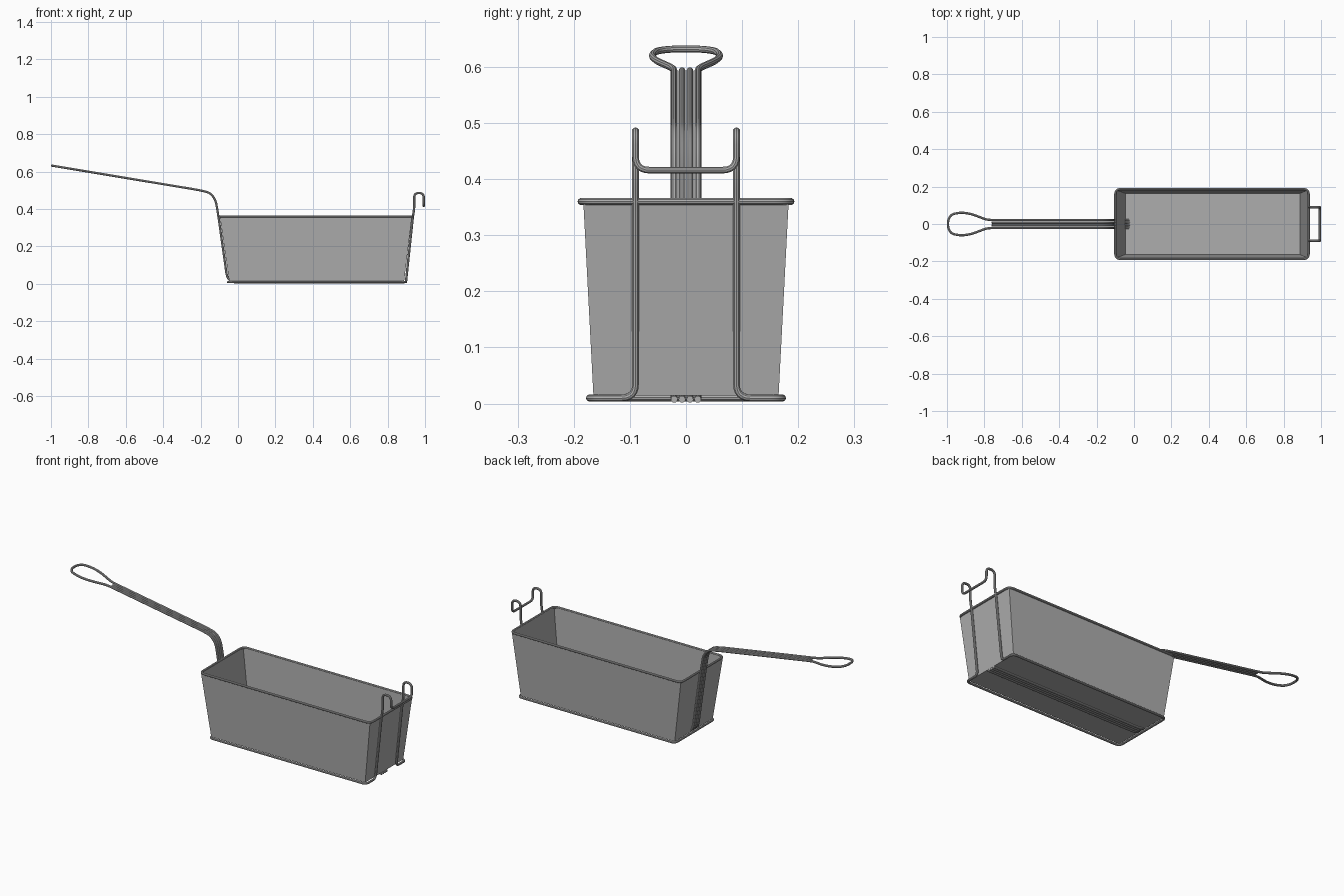
import bpy, bmesh
from mathutils import Vector

cube = bpy.data.objects.get("Cube")
if cube:
    bpy.data.objects.remove(cube, do_unlink=True)

WIRE = 0.0062


def material(name, level):
    m = bpy.data.materials.new(name)
    m.use_nodes = True
    colour = (level, level, level, 1)
    m.diffuse_color = colour
    m.node_tree.nodes["Principled BSDF"].inputs["Base Color"].default_value = colour
    return m


steel = material("steel grey", 0.42)


def fillet(points, radius, closed, steps=6):
    """Round every corner of a path with a short quadratic arc."""
    pts = [Vector(p) for p in points]
    out = []
    n = len(pts)
    for i, p in enumerate(pts):
        if not closed and i in (0, n - 1):
            out.append(p)
            continue
        a, b = pts[i - 1] - p, pts[(i + 1) % n] - p
        r = min(radius, a.length * 0.49, b.length * 0.49)
        start, end = p + a.normalized() * r, p + b.normalized() * r
        for k in range(steps + 1):
            t = k / steps
            out.append(start * (1 - t) ** 2 + p * 2 * t * (1 - t) + end * t * t)
    return out


def wire(name, points, radius=0.02, closed=False):
    """Sweep a round wire along a rounded path and turn it into a mesh."""
    path = fillet(points, radius, closed)
    cu = bpy.data.curves.new(name, "CURVE")
    cu.dimensions = "3D"
    cu.bevel_depth = WIRE
    cu.bevel_resolution = 3
    cu.use_fill_caps = True
    sp = cu.splines.new("POLY")
    sp.points.add(len(path) - 1)
    for q, p in zip(sp.points, path):
        q.co = (*p, 1)
    sp.use_cyclic_u = closed
    tmp = bpy.data.objects.new(name + " path", cu)
    bpy.context.collection.objects.link(tmp)
    deps = bpy.context.evaluated_depsgraph_get()
    mesh = bpy.data.meshes.new_from_object(tmp.evaluated_get(deps))
    bpy.data.objects.remove(tmp, do_unlink=True)
    ob = bpy.data.objects.new(name, mesh)
    bpy.context.collection.objects.link(ob)
    mesh.materials.clear()
    mesh.materials.append(steel)
    bpy.ops.object.select_all(action="DESELECT")
    ob.select_set(True)
    bpy.context.view_layer.objects.active = ob
    bpy.ops.object.shade_smooth_by_angle()
    return ob


def rectangle(x0, x1, y, z):
    return [(x0, -y, z), (x1, -y, z), (x1, y, z), (x0, y, z)]


def mirrored(half):
    """Close a path by adding its reflection across y = 0."""
    return half + [(x, -y, z) for x, y, z in reversed(half)]


# Tapered sheet basket, open at the top
bm = bmesh.new()
low = [bm.verts.new(p) for p in rectangle(-0.047, 0.888, 0.165, 0.014)]
high = [bm.verts.new(p) for p in rectangle(-0.097, 0.93, 0.183, 0.36)]
bm.faces.new(low[::-1])
for i in range(4):
    j = (i + 1) % 4
    bm.faces.new((low[i], low[j], high[j], high[i]))
mesh = bpy.data.meshes.new("basket")
bm.to_mesh(mesh)
bm.free()
mesh.materials.append(steel)
basket = bpy.data.objects.new("basket", mesh)
bpy.context.collection.objects.link(basket)
thick = basket.modifiers.new("sheet thickness", "SOLIDIFY")
thick.thickness = 0.002

# Rim wire
wire("rim", rectangle(-0.1, 0.934, 0.187, 0.36), 0.03, closed=True)

# One continuous wire: hanging hooks, end uprights and base frame
wire("hook_and_base_frame", mirrored([
    (0.993, 0.09, 0.416), (0.993, 0.09, 0.486), (0.942, 0.09, 0.486),
    (0.942, 0.09, 0.40), (0.935, 0.09, 0.36), (0.898, 0.09, 0.01),
    (0.898, 0.172, 0.01), (-0.053, 0.172, 0.01)]), 0.025, closed=True)

# Handle side profile, running from the grip down the end wall and under the floor
SLOPE = (0.632 - 0.495) / (0.994 - 0.17)


def grip_z(x):
    return 0.495 - SLOPE * (x + 0.17)


def shaft(y):
    return [(-0.76, y, grip_z(-0.76)), (-0.21, y, grip_z(-0.21)),
            (-0.15, y, 0.488), (-0.12, y, 0.45), (-0.106, y, 0.37),
            (-0.055, y, 0.0075), (0.89, y, 0.0075)]


# Inner pair of handle wires
for side, y in (("left", 0.007), ("right", -0.007)):
    wire("inner_handle_wire_" + side, shaft(y), 0.05)

# Outer handle wire, opening into the looped grip
loop = [(-0.79, 0.024), (-0.87, 0.054), (-0.925, 0.062),
        (-0.975, 0.052), (-0.994, 0.024)]
outer = shaft(0.021)[::-1] + [(x, y, grip_z(x)) for x, y in loop]
wire("outer_handle_wire_and_grip", mirrored(outer), 0.05)
